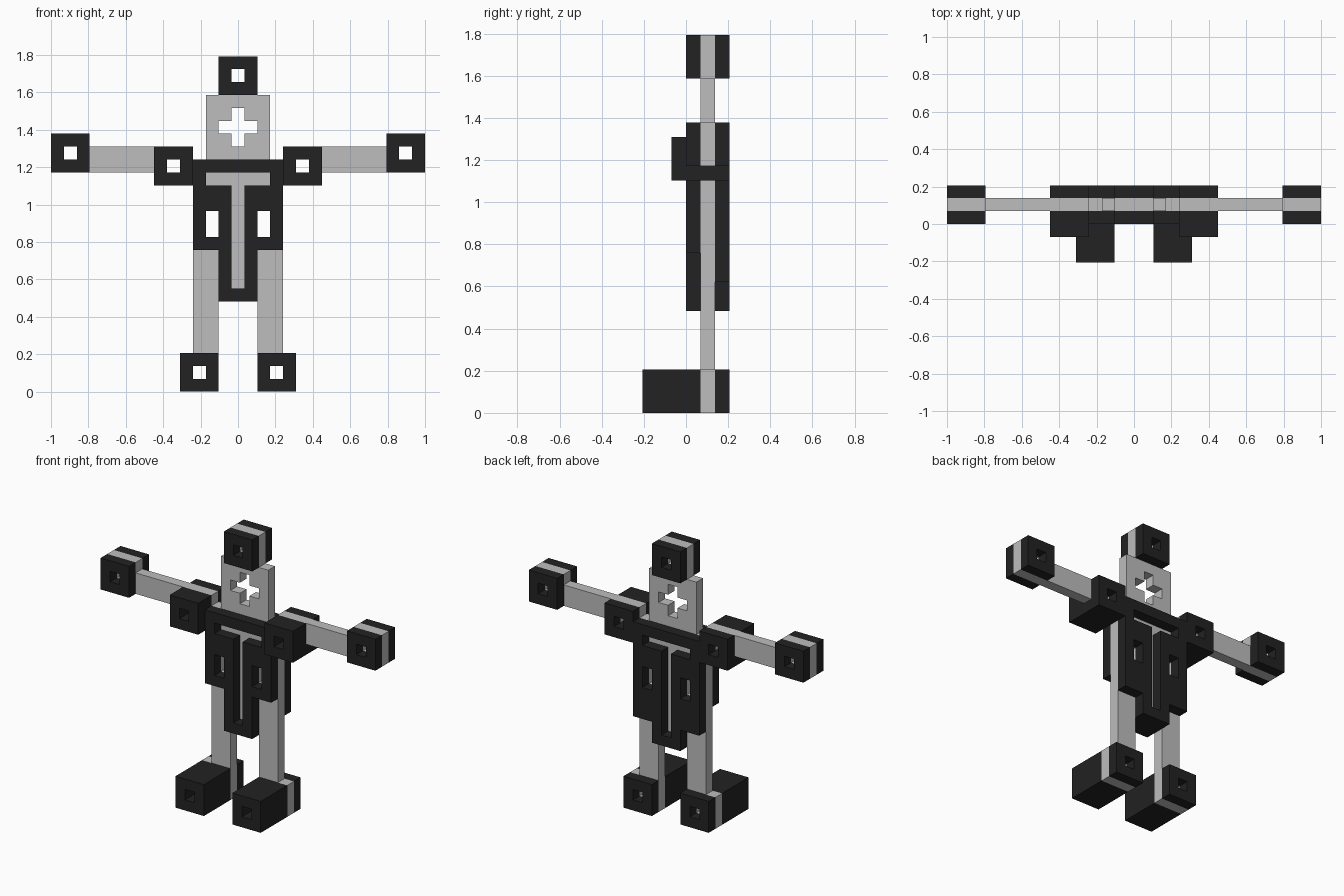
import bpy
import bmesh

if "Cube" in bpy.data.objects:
    bpy.data.objects.remove(bpy.data.objects["Cube"])

U = 2 / 29  # one building block


def make_material(name, value):
    m = bpy.data.materials.new(name)
    m.use_nodes = True
    colour = (value, value, value, 1)
    m.diffuse_color = colour
    m.node_tree.nodes["Principled BSDF"].inputs["Base Color"].default_value = colour
    return m


BLACK = make_material("black", 0.016)
GREY = make_material("light grey", 0.51)


def plate(name, mat, y0, y1, rects, holes=(), side=1):
    """Extrude a union of rectangles (x0, z0, x1, z1) minus holes from y0 to y1."""
    def inside(x, z, r):
        return r[0] < x < r[2] and r[1] < z < r[3]

    everything = list(rects) + list(holes)
    xs = sorted({v for r in everything for v in (r[0], r[2])})
    zs = sorted({v for r in everything for v in (r[1], r[3])})
    bm = bmesh.new()
    for x0, x1 in zip(xs, xs[1:]):
        for z0, z1 in zip(zs, zs[1:]):
            cx, cz = (x0 + x1) / 2, (z0 + z1) / 2
            if any(inside(cx, cz, r) for r in rects) and not any(inside(cx, cz, h) for h in holes):
                corners = ((x0, z0), (x1, z0), (x1, z1), (x0, z1))
                bm.faces.new([bm.verts.new((side * x * U, y0 * U, z * U)) for x, z in corners])
    bmesh.ops.remove_doubles(bm, verts=bm.verts[:], dist=1e-5)
    # keep the front sheet, add the back sheet and the walls between
    ext = bmesh.ops.extrude_face_region(bm, geom=bm.faces[:], use_keep_orig=True)
    moved = [v for v in ext["geom"] if isinstance(v, bmesh.types.BMVert)]
    bmesh.ops.translate(bm, verts=moved, vec=(0, (y1 - y0) * U, 0))
    bmesh.ops.recalc_face_normals(bm, faces=bm.faces[:])
    mesh = bpy.data.meshes.new(name)
    bm.to_mesh(mesh)
    bm.free()
    mesh.materials.append(mat)
    obj = bpy.data.objects.new(name, mesh)
    bpy.context.scene.collection.objects.link(obj)
    return obj


def pierced_block(name, x, z, front=0, side=1):
    """Three-wide block with a square hole: black, grey core, black."""
    rect, hole = [(x, z, x + 3, z + 3)], [(x + 1, z + 1, x + 2, z + 2)]
    plate(name + "_front", BLACK, front, 1, rect, hole, side)
    plate(name + "_core", GREY, 1, 2, rect, hole, side)
    plate(name + "_back", BLACK, 2, 3, rect, hole, side)


# Head with cross-shaped opening, and the block on top
plate("head", GREY, 1, 2, [(-2.5, 18, 2.5, 23)],
      [(-1.5, 20, 1.5, 21), (-0.5, 19, 0.5, 22)])
pierced_block("head_top", -1.5, 23)

# Torso shells with a T-shaped slot and side windows
windows = [(1.5, 12, 2.5, 14), (-2.5, 12, -1.5, 14)]
t_slot = [(-2.5, 16, 2.5, 17), (-0.5, 8, 0.5, 16)]
for name, y, hem in (("torso_front", 0, 11), ("torso_back", 2, 9)):
    plate(name, BLACK, y, y + 1,
          [(-3.5, hem, 3.5, 18), (-1.5, 7, 1.5, hem)], windows + t_slot)

# Torso core
plate("torso_core", GREY, 1, 2,
      [(-3.5, 17, 3.5, 18), (-2.5, 16, 2.5, 17), (-1.5, 8, 1.5, 16)])
plate("torso_tip", BLACK, 1, 2, [(-1.5, 7, 1.5, 8)])

# Limbs, mirrored left and right
for side, label in ((1, "left"), (-1, "right")):
    plate("leg_" + label, GREY, 1, 2, [(1.5, 3, 3.5, 16)], [(1.5, 12, 2.5, 14)], side)
    pierced_block("foot_" + label, 1.5, 0, -3, side)
    shoulder, hole = [(3.5, 16, 6.5, 19)], [(4.5, 17, 5.5, 18)]
    plate("shoulder_front_" + label, BLACK, -1, 1, shoulder, hole, side)
    plate("shoulder_back_" + label, BLACK, 2, 3, shoulder, hole, side)
    plate("shoulder_base_" + label, BLACK, 1, 2, [(2.5, 16, 6.5, 17)], (), side)
    plate("arm_" + label, GREY, 1, 2, [(3.5, 17, 11.5, 19)], hole, side)
    pierced_block("hand_" + label, 11.5, 17, 0, side)
